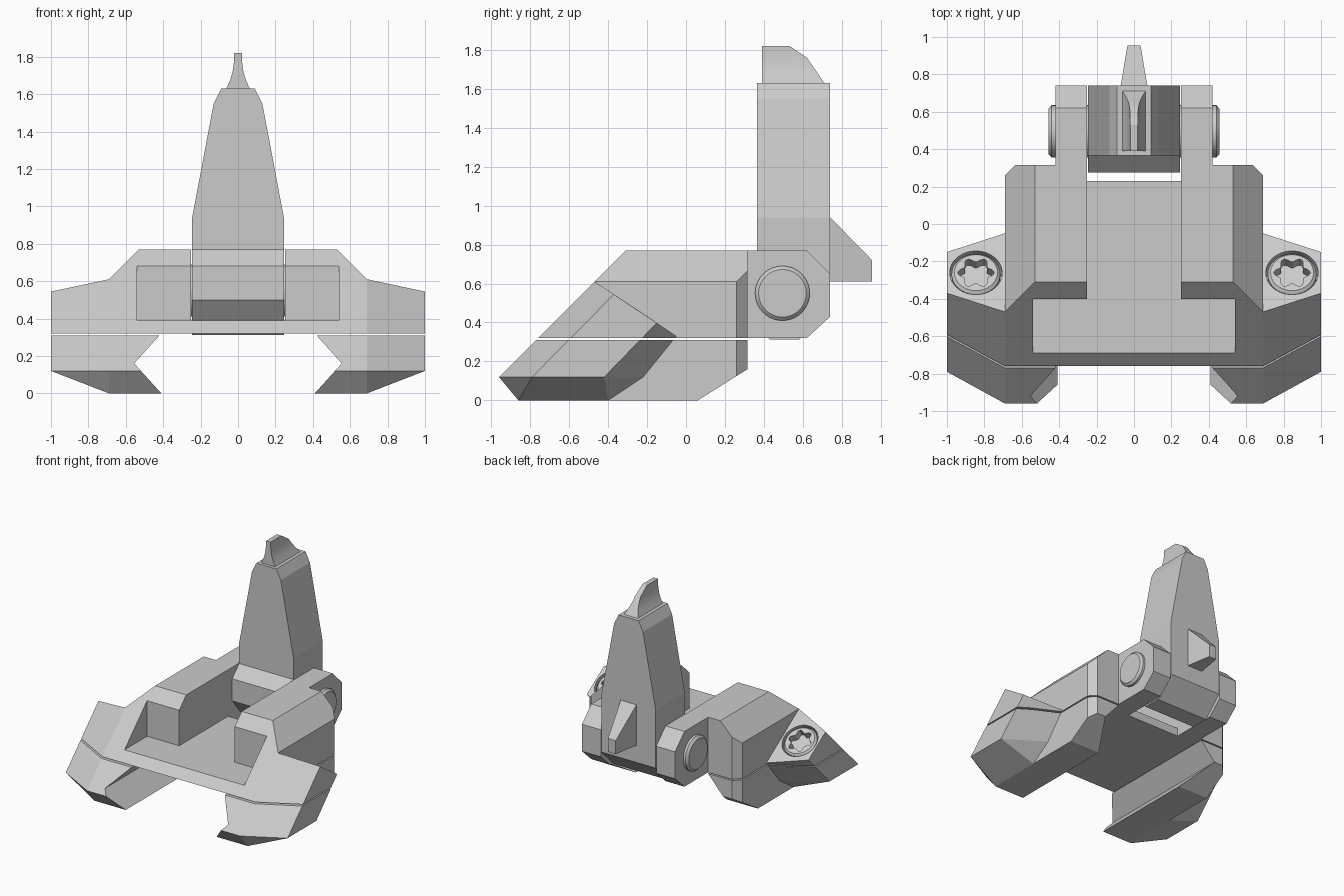
import bpy, bmesh, math
from mathutils import Vector, Matrix

if "Cube" in bpy.data.objects:
    bpy.data.objects.remove(bpy.data.objects["Cube"])


def finish(name, bm):
    bmesh.ops.remove_doubles(bm, verts=bm.verts, dist=1e-5)
    bmesh.ops.recalc_face_normals(bm, faces=bm.faces)
    me = bpy.data.meshes.new(name)
    bm.to_mesh(me)
    bm.free()
    ob = bpy.data.objects.new(name, me)
    bpy.context.collection.objects.link(ob)
    return ob


def prism(name, pts, axis, a, b, cuts=()):
    """Extrude a 2D profile along an axis, then trim it with (point, normal) planes."""
    place = {'x': lambda p, t: (t, p[0], p[1]),
             'y': lambda p, t: (p[0], t, p[1]),
             'z': lambda p, t: (p[0], p[1], t)}[axis]
    bm = bmesh.new()
    lo = [bm.verts.new(place(p, a)) for p in pts]
    hi = [bm.verts.new(place(p, b)) for p in pts]
    bm.faces.new(lo)
    bm.faces.new(hi)
    for i in range(len(pts)):
        j = (i + 1) % len(pts)
        bm.faces.new((lo[i], lo[j], hi[j], hi[i]))
    bmesh.ops.recalc_face_normals(bm, faces=bm.faces)
    return finish(name, trim(bm, cuts))


def trim(bm, cuts):
    for co, no in cuts:
        bmesh.ops.bisect_plane(bm, geom=bm.verts[:] + bm.edges[:] + bm.faces[:], dist=1e-5,
                               plane_co=co, plane_no=no, clear_outer=True)
        bmesh.ops.holes_fill(bm, edges=[e for e in bm.edges if e.is_boundary], sides=0)
    return bm


def hull(name, pts, cuts=()):
    bm = bmesh.new()
    verts = [bm.verts.new(p) for p in pts]
    bmesh.ops.convex_hull(bm, input=verts)
    bmesh.ops.dissolve_limit(bm, angle_limit=0.02, verts=bm.verts, edges=bm.edges)
    return finish(name, trim(bm, cuts))


def box(x, y, z):
    return prism("cutter", [(y[0], z[0]), (y[1], z[0]), (y[1], z[1]), (y[0], z[1])], 'x', *x)


def turned(name, rings, n=48):
    """Closed solid of revolution about z from (radius, height) rings."""
    bm = bmesh.new()
    loops = [[bm.verts.new((r * math.cos(math.tau * i / n), r * math.sin(math.tau * i / n), z))
              for i in range(n)] for r, z in rings]
    for a, b in zip(loops, loops[1:]):
        for i in range(n):
            j = (i + 1) % n
            bm.faces.new((a[i], a[j], b[j], b[i]))
    bm.faces.new(loops[0])
    bm.faces.new(loops[-1])
    return finish(name, bm)


def boolean(ob, other, op='DIFFERENCE'):
    mod = ob.modifiers.new("bool", 'BOOLEAN')
    mod.operation, mod.object, mod.solver = op, other, 'EXACT'
    bpy.context.view_layer.objects.active = ob
    bpy.ops.object.modifier_apply(modifier=mod.name)
    bpy.data.objects.remove(other)


def mirror(ob):
    ob.modifiers.new("mirror", 'MIRROR').use_clip = False


def smooth(ob):
    bpy.ops.object.select_all(action='DESELECT')
    ob.select_set(True)
    bpy.context.view_layer.objects.active = ob
    bpy.ops.object.shade_smooth_by_angle(angle=math.radians(30))


def both(half):
    return half + [(-x, z) for x, z in reversed(half)]


FRONT = ((0, -0.76, 0.32), (0, -1, 1))      # 45 degree nose plane
BACK = 0.315

# Upper body with chamfered shoulders and hinge ears
body = prism("base_body", both([(0.69, 0.32), (0.69, 0.61), (0.53, 0.77)]), 'y', -0.9, BACK,
             [FRONT, ((0.69, 0.26, 0), (1, 1, 0)), ((-0.69, 0.26, 0), (-1, 1, 0))])
ear = [(0.2, 0.32), (0.62, 0.32), (0.74, 0.43), (0.74, 0.65), (0.62, 0.77), (0.2, 0.77)]
for a, b in ((0.2, 0.42), (-0.42, -0.2)):
    boolean(body, prism("ear", ear, 'x', a, b), 'UNION')
# Front pocket, central channel and hinge gap
boolean(body, box((-0.54, 0.54), (-1, -0.40), (0.39, 0.9)))
boolean(body, box((-0.25, 0.25), (-1, 0.5), (0.39, 0.9)))
boolean(body, box((-0.25, 0.25), (0.23, 0.9), (0.2, 0.9)))

# Clamp jaws with V groove
jaw = prism("clamp_jaw", [(0.42, 0.31), (0.555, 0.16), (0.41, 0), (0.69, 0), (0.69, 0.31)],
            'y', -1.1, BACK,
            [FRONT, ((0, -0.96, 0.12), (0, -0.12, -0.10)),
             ((0, 0.06, 0), (0, 0.16, -0.255)), ((0.69, 0.26, 0), (1, 1, 0))])
mirror(jaw)

# Side wings, split at the clamp line
inner = [(-0.47, 0.61), (-0.05, 0.33), (-0.22, 0.12), (-0.40, 0), (-0.86, 0), (-0.96, 0.12)]
outer = [(-0.37, 0.544), (-0.15, 0.398), (-0.42, 0.12), (-0.79, 0.12)]
wing_pts = [(0.69, *p) for p in inner] + [(1.0, *p) for p in outer]
upper = hull("upper_wing", wing_pts, [((0, 0, 0.32), (0, 0, -1))])
lower = hull("lower_wing", wing_pts, [((0, 0, 0.31), (0, 0, 1))])
mirror(lower)

# Clamp screws sunk into the sloped wing tops
seat = Matrix.Translation((0.845, -0.26, 0.472)) @ Matrix.Rotation(-math.atan(0.66), 4, 'X')
recess = turned("cutter", [(0.14, -0.09), (0.14, 0.1)])
recess.matrix_world = seat
bpy.context.view_layer.update()
boolean(upper, recess)
mirror(upper)
screw = turned("clamp_screw", [(0.13, -0.09), (0.13, -0.015), (0.115, 0.0)])
star = []
for i in range(72):
    t = math.tau * i / 72
    r = 0.083 + 0.014 * math.cos(6 * t)
    star.append((r * math.cos(t), r * math.sin(t)))
boolean(screw, prism("cutter", star, 'z', -0.06, 0.1))
screw.data.transform(seat)
smooth(screw)
mirror(screw)

# Hinge pin
pin = turned("hinge_pin", [(0.122, -0.457), (0.14, -0.44), (0.14, 0.44), (0.122, 0.457)], 64)
pin.data.transform(Matrix.Translation((0, 0.495, 0.55)) @ Matrix.Rotation(math.pi / 2, 4, 'Y'))
smooth(pin)

# Folding blade with its hinge hub
blade = prism("sight_blade", both([(0.245, 0.70), (0.245, 0.94), (0.13, 1.55), (0.09, 1.63)]),
              'y', 0.365, 0.74)
hub = [(0.365, 0.77), (0.275, 0.68), (0.275, 0.50), (0.43, 0.312), (0.58, 0.312),
       (0.74, 0.47), (0.74, 0.77)]
boolean(blade, prism("hub", hub, 'x', -0.245, 0.245), 'UNION')

# Thumb tab behind the blade
hull("thumb_tab", [(s * x, y, z) for s in (-1, 1) for x, y, z in
                   ((0.072, 0.735, 0.61), (0.072, 0.735, 0.945),
                    (0.035, 0.955, 0.61), (0.035, 0.955, 0.72))])

# Flared sighting tip
tip = prism("sight_tip", both([(0.062, 1.63), (0.042, 1.675), (0.03, 1.715), (0.023, 1.76),
                               (0.02, 1.82)]), 'y', 0.39, 0.75,
            [((0, 0.53, 1.82), (0, 0.06, 0.09)), ((0, 0.62, 1.76), (0, 0.13, 0.09))])
smooth(tip)
